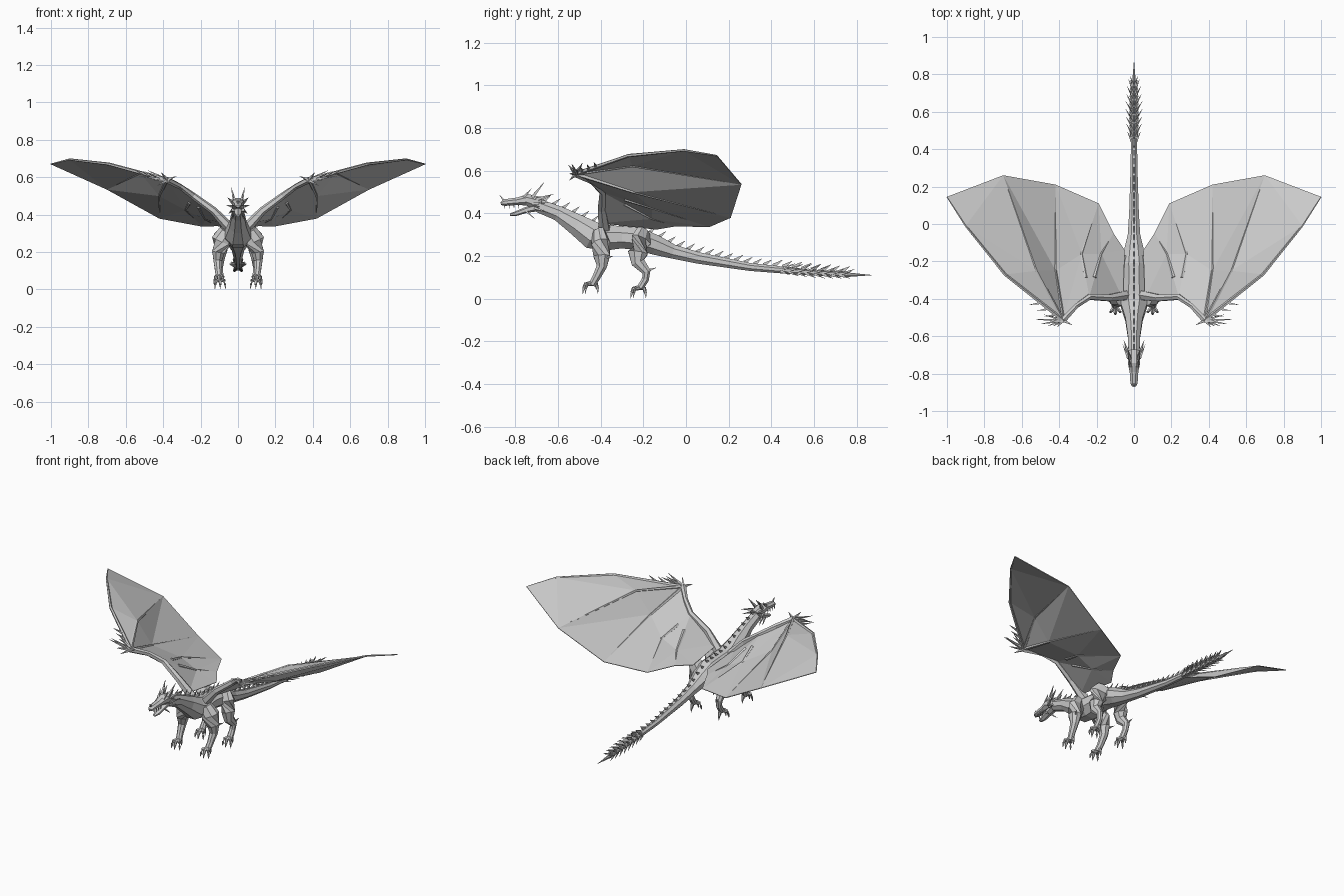
import bpy, bmesh, math
from mathutils import Vector

cube = bpy.data.objects.get("Cube")
if cube:
    bpy.data.objects.remove(cube, do_unlink=True)

grey = bpy.data.materials.new("stone_grey")
grey.use_nodes = True
colour = (0.6, 0.6, 0.6, 1)
grey.diffuse_color = colour
grey.node_tree.nodes["Principled BSDF"].inputs["Base Color"].default_value = colour


def finish(name, bm, mirrored=False, thickness=0):
    """Turn a bmesh into a flat-shaded object, optionally mirrored across x."""
    bmesh.ops.recalc_face_normals(bm, faces=bm.faces)
    mesh = bpy.data.meshes.new(name)
    bm.to_mesh(mesh)
    bm.free()
    mesh.materials.append(grey)
    obj = bpy.data.objects.new(name, mesh)
    bpy.context.collection.objects.link(obj)
    if thickness:
        solid = obj.modifiers.new("Thickness", 'SOLIDIFY')
        solid.thickness = thickness
        solid.offset = 0
    if mirrored:
        mirror = obj.modifiers.new("Mirror", 'MIRROR')
        mirror.use_mirror_merge = False
    return obj


def loft(bm, stations, sides=8):
    """Skin rings along a path; each station is (x, y, z, half width, half depth)."""
    pts = [Vector(s[:3]) for s in stations]
    rings = []
    for i, s in enumerate(stations):
        t = (pts[min(i + 1, len(pts) - 1)] - pts[max(i - 1, 0)]).normalized()
        guide = Vector((1, 0, 0))
        if abs(t.x) > 0.35:
            guide = t.cross(Vector((0, 0, 1)))
        side = (guide - t * guide.dot(t)).normalized()
        up = side.cross(t)
        ring = []
        for k in range(sides):
            a = math.tau * (k + 0.5) / sides
            ring.append(bm.verts.new(pts[i] + side * math.cos(a) * s[3] + up * math.sin(a) * s[4]))
        rings.append(ring)
    for a, b in zip(rings, rings[1:]):
        for k in range(sides):
            j = (k + 1) % sides
            bm.faces.new((a[k], a[j], b[j], b[k]))
    bm.faces.new(rings[0])
    bm.faces.new(rings[-1])


def spike(bm, base, tip, r, flat=1):
    """Four-sided pointed horn, claw or blade."""
    loft(bm, [(*base, r * flat, r), (*tip, 0.0008, 0.0008)], 4)


def tube(name, stations, sides=8, mirrored=False):
    bm = bmesh.new()
    loft(bm, stations, sides)
    return finish(name, bm, mirrored)


# Neck, torso and tail: y, centre height, half width, half height
spine = [(-.69, .435, .032, .034), (-.60, .40, .036, .038), (-.51, .345, .05, .055),
         (-.44, .297, .074, .07), (-.38, .285, .08, .066), (-.30, .287, .07, .056),
         (-.22, .28, .074, .058), (-.14, .25, .056, .05), (-.06, .22, .036, .036),
         (.06, .19, .028, .029), (.3, .148, .02, .02), (.55, .125, .016, .016),
         (.75, .112, .011, .012), (.87, .11, .001, .001)]
tube("body", [(0, *s) for s in spine])


def spine_at(y):
    """Centre height, half width and half height of the body at y."""
    for a, b in zip(spine, spine[1:]):
        if a[0] <= y <= b[0]:
            f = (y - a[0]) / (b[0] - a[0])
            return [p + (q - p) * f for p, q in zip(a[1:], b[1:])]


# Head with open jaws
tube("skull", [(0, -.868, .445, .011, .008), (0, -.85, .45, .021, .017), (0, -.79, .456, .025, .019),
               (0, -.745, .463, .035, .029), (0, -.68, .443, .034, .036)])
tube("lower_jaw", [(0, -.825, .393, .01, .006), (0, -.80, .397, .018, .011),
                   (0, -.75, .415, .024, .014), (0, -.69, .43, .027, .02)], 6)
bm = bmesh.new()
spike(bm, (0, -.85, .455), (0, -.873, .485), .009)
finish("nose_horn", bm)

# Horns, brow and cheek spikes
bm = bmesh.new()
for base, tip, r in [((.02, -.72, .475), (.036, -.665, .545), .011),
                     ((.018, -.76, .475), (.026, -.725, .515), .009),
                     ((.028, -.70, .465), (.055, -.62, .49), .011),
                     ((.03, -.72, .445), (.06, -.645, .45), .01),
                     ((.028, -.71, .425), (.05, -.65, .405), .009),
                     ((.02, -.75, .41), (.03, -.71, .375), .007)]:
    spike(bm, base, tip, r)
finish("head_spikes", bm, True)

# Teeth along the upper jaw
bm = bmesh.new()
for i in range(4):
    y = -.85 + i * .022
    spike(bm, (.016, y, .44), (.016, y, .421), .004)
finish("teeth", bm, True)

# Dorsal blades from nape to tail tip
bm = bmesh.new()
y = -.67
while y < .76:
    z, w, h = spine_at(y)
    size = .03 if y < .4 else .036
    spike(bm, (0, y, z + h * .8), (0, y + size * 1.2, z + h + size * .7), size * .45, .4)
    y += .045
finish("dorsal_blades", bm)

# Barbs around the end of the tail
bm = bmesh.new()
for i in range(8):
    y = .44 + i * .04
    z, w, h = spine_at(y)
    reach = .018 + .012 * math.sin(math.pi * i / 7)
    spike(bm, (w * .6, y, z), (w + reach, y + .055, z + .012), .009)
    spike(bm, (w * .5, y, z - h * .4), (w * .8 + reach * .5, y + .05, z - h - reach * .4), .008)
    spike(bm, (w * .5, y + .02, z + h * .5), (w + reach * .4, y + .07, z + h + reach * .6), .008)
finish("tail_barbs", bm, True)


def foot(name, x, y, z):
    """Three forward toes and a rear one, each ending in a claw."""
    bm = bmesh.new()
    for dx, dy in ((-.026, -.03), (0, -.04), (.026, -.03), (0, .025)):
        knuckle = (x + dx * .8, y + dy * .8, z)
        end = (x + dx, y + dy, z - .02)
        loft(bm, [(x, y, z + .006, .012, .012), (*knuckle, .01, .01), (*end, .007, .007)], 6)
        spike(bm, end, (x + dx * 1.1, y + dy * 1.1, z - .045), .007)
    finish(name, bm, True)


# Legs
tube("front_leg", [(.06, -.41, .31, .03, .045), (.09, -.40, .26, .042, .054), (.105, -.395, .20, .036, .042),
                   (.108, -.395, .15, .024, .026), (.105, -.42, .10, .019, .02),
                   (.10, -.44, .065, .019, .018)], 8, True)
foot("front_foot", .10, -.44, .066)
tube("hind_leg", [(.05, -.20, .31, .03, .05), (.075, -.21, .27, .04, .066), (.09, -.225, .215, .036, .05),
                  (.095, -.225, .17, .026, .034), (.098, -.185, .125, .02, .022),
                  (.095, -.19, .09, .017, .018), (.095, -.215, .05, .02, .017)], 8, True)
foot("hind_foot", .095, -.215, .046)
bm = bmesh.new()
spike(bm, (.11, -.385, .19), (.14, -.34, .2), .012)
spike(bm, (.098, -.18, .13), (.105, -.14, .145), .01)
finish("leg_spurs", bm, True)

# Wing landmarks: arm joints, leading edge, trailing edge and inner folds
wing = {
    "root": (.06, -.40, .355), "elbow": (.24, -.39, .50), "wrist": (.38, -.515, .585),
    "lead1": (.69, -.27, .67), "lead2": (.90, -.01, .695), "tip": (1, .145, .67),
    "trail3": (.70, .26, .535), "trail2": (.42, .21, .38), "trail1": (.19, .11, .337),
    "inner": (.11, -.05, .34), "flank": (.05, -.14, .325),
    "fold2": (.52, -.25, .622), "fold3": (.42, -.25, .50),
    "fold4": (.28, -.16, .425), "fold5": (.175, -.16, .375)}
panels = ["wrist lead1 fold2", "lead1 lead2 fold2", "lead2 tip trail3", "lead2 trail3 fold2",
          "wrist fold2 fold3", "fold2 trail3 fold3", "trail3 trail2 fold3", "wrist fold3 fold4",
          "fold3 trail2 fold4", "trail2 trail1 fold4", "wrist fold4 elbow", "elbow fold4 fold5",
          "fold4 trail1 fold5", "trail1 inner fold5", "elbow fold5 root", "fold5 inner flank",
          "fold5 flank root"]
bm = bmesh.new()
corner = {key: bm.verts.new(co) for key, co in wing.items()}
for panel in panels:
    bm.faces.new([corner[key] for key in panel.split()])
finish("wing_membrane", bm, True, .004)

# Wing arm
tube("wing_arm", [(.03, -.38, .31, .03, .03), (.13, -.395, .42, .021, .021), (*wing["elbow"], .017, .018),
                  (.31, -.44, .55, .014, .015), (*wing["wrist"], .018, .018)], 6, True)

# Wing fingers follow the landmarks and taper outward
fingers = ["wrist lead1 lead2 tip", "wrist fold2 trail3", "wrist fold3 trail2",
           "elbow fold4 trail1", "elbow fold5 inner"]
for n, path in enumerate(fingers):
    pts = [Vector(wing[key]) for key in path.split()]
    if n:
        pts[-1] = pts[-2].lerp(pts[-1], .85 if n < 3 else .6)
    if n > 2:
        pts[0] = pts[1].lerp(pts[0], .55)
    last = len(pts) - 1
    stations = []
    for i, p in enumerate(pts):
        r = .011 - .008 * i / last
        stations.append((*p, r, r))
    tube("wing_finger_%d" % (n + 1), stations, 5, True)

# Claws clustered on the wrist
bm = bmesh.new()
w = Vector(wing["wrist"])
for dx, dy, dz in ((.15, .005, .02), (.12, -.02, .045), (.08, -.03, .0), (.10, .03, .05),
                   (.03, -.035, .04), (-.05, -.025, .02), (.05, -.03, -.03)):
    spike(bm, w, w + Vector((dx, dy, dz)), .012)
for i in range(3):
    p = w.lerp(Vector(wing["lead1"]), .12 + i * .13)
    spike(bm, p, p + Vector((.06, -.01, .022)), .009)
finish("wrist_claws", bm, True)
